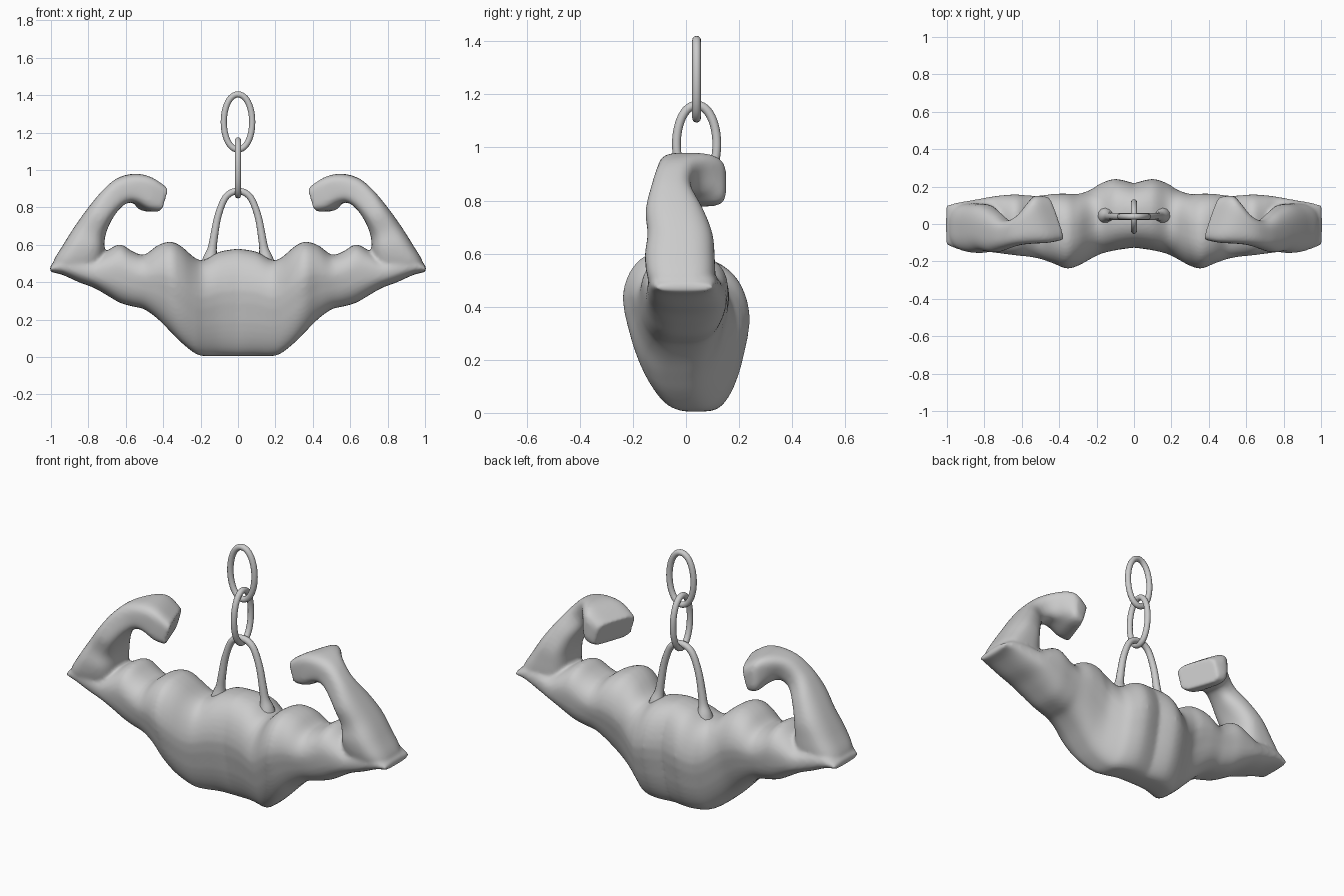
import bpy, bmesh, math
from mathutils import Vector

if "Cube" in bpy.data.objects:
    bpy.data.objects.remove(bpy.data.objects["Cube"])


def refine(rows, steps=4):
    """Smoothly interpolate a short table of section parameters."""
    out = []
    for i in range(len(rows) - 1):
        a, b, c, d = (rows[max(0, min(len(rows) - 1, i + k))] for k in (-1, 0, 1, 2))
        for s in range(steps):
            t = s / steps
            out.append([0.5 * (2 * q + (r - p) * t + (2 * p - 5 * q + 4 * r - w) * t * t
                               + (3 * q - p - 3 * r + w) * t ** 3)
                        for p, q, r, w in zip(a, b, c, d)])
    return out + [list(rows[-1])]


def power(v, n):
    return math.copysign(abs(v) ** (2 / n), v)


def loft(bm, rings):
    vs = [[bm.verts.new(p) for p in r] for r in rings]
    n = len(vs[0])
    faces = [bm.faces.new((a[i], a[(i + 1) % n], b[(i + 1) % n], b[i]))
             for a, b in zip(vs, vs[1:]) for i in range(n)]
    faces += [bm.faces.new(vs[0][::-1]), bm.faces.new(vs[-1])]
    bmesh.ops.recalc_face_normals(bm, faces=faces)


ANGLES = [2 * math.pi * i / 40 for i in range(40)]

# Torso and upper arm sections: x, bottom z, top z, front y, back y
BODY = [(0, .005, .58, -.13, .222), (.1, .005, .563, -.145, .245), (.18, .005, .52, -.165, .22),
        (.23, .02, .53, -.19, .188), (.3, .075, .59, -.228, .165), (.36, .135, .617, -.243, .167),
        (.43, .205, .597, -.215, .165), (.5, .255, .548, -.19, .155), (.56, .27, .563, -.178, .155),
        (.63, .29, .602, -.17, .16), (.7, .33, .57, -.16, .155), (.77, .37, .53, -.15, .145),
        (.85, .4, .54, -.145, .13), (.94, .44, .53, -.135, .115), (1.005, .455, .487, -.11, .1)]


def body_ring(x, zb, zt, yf, yb):
    core = max(0, min(1, (.75 - abs(x)) / .4))
    pts = []
    for a in ANGLES:
        s = math.sin(a)
        n = 2.5 + (1.3 * core if s < 0 else 0)
        u, v = power(math.cos(a), n), power(s, n)
        w = 1 - .42 * core * max(0, (.3 - v) / 1.3) ** 1.3
        pts.append(Vector((x, (yf + yb) / 2 + (yb - yf) / 2 * u * w,
                           (zb + zt) / 2 + (zt - zb) / 2 * v)))
    return pts


# Forearm and fist sections: outer x, z, inner x, z, front y, back y, skew, squareness
ARM = [(.95, .45, .74, .45, -.12, .10, 0, 3), (.99, .5, .72, .52, -.145, .11, 0, 3),
       (.935, .6, .715, .58, -.155, .108, 0, 2.8), (.872, .7, .71, .645, -.145, .10, 0, 2.6),
       (.8, .8, .682, .72, -.152, .065, 0, 2.6), (.725, .89, .635, .79, -.132, .02, 0, 2.8),
       (.65, .955, .59, .825, -.113, .04, .05, 3), (.56, .98, .55, .818, -.105, .11, .15, 3.5),
       (.48, .965, .495, .785, -.1, .15, .3, 4.5), (.395, .91, .435, .775, -.085, .145, .35, 4.5)]


def arm_ring(sign, ox, oz, ix, iz, yf, yb, skew, n):
    pts = []
    for a in ANGLES:
        u, v = power(math.cos(a), n), power(math.sin(a), n)
        y = (yf + yb) / 2 + (yb - yf) / 2 * u
        x = (ox + ix) / 2 + (ox - ix) / 2 * v + skew * y
        pts.append(Vector((sign * x, y, (oz + iz) / 2 + (oz - iz) / 2 * v)))
    return pts


# Muscular torso with both flexed arms, fused to one skin
bm = bmesh.new()
half = refine(BODY)
loft(bm, [body_ring(-r[0], *r[1:]) for r in half[:0:-1]] + [body_ring(*r) for r in half])
for sign in (-1, 1):
    loft(bm, [arm_ring(sign, *r) for r in refine(ARM)])
mesh = bpy.data.meshes.new("torso_and_arms")
bm.to_mesh(mesh)
bm.free()
torso = bpy.data.objects.new("torso_and_arms", mesh)
bpy.context.collection.objects.link(torso)
fuse = torso.modifiers.new("fuse", 'REMESH')
fuse.mode, fuse.voxel_size, fuse.use_smooth_shade = 'VOXEL', .01, True
soft = torso.modifiers.new("soften", 'SMOOTH')
soft.factor, soft.iterations = .5, 8


def tube(name, points, cyclic):
    """Round tube along points given as (x, y, z, radius)."""
    cu = bpy.data.curves.new(name, 'CURVE')
    cu.dimensions, cu.bevel_depth, cu.bevel_resolution = '3D', 1, 4
    cu.use_fill_caps = True
    sp = cu.splines.new('POLY')
    sp.points.add(len(points) - 1)
    for p, (x, y, z, r) in zip(sp.points, points):
        p.co, p.radius = (x, y, z, 1), r
    sp.use_cyclic_u = cyclic
    sp.use_smooth = True
    ob = bpy.data.objects.new(name, cu)
    bpy.context.collection.objects.link(ob)
    return ob


# Hanging handle with flared feet
leg = [(.15, .045, .48, .055), (.147, .045, .53, .04), (.138, .042, .58, .025),
       (.127, .04, .65, .021), (.108, .04, .75, .019), (.075, .04, .84, .018), (.04, .04, .877, .018)]
tube("handle", refine([(-x, y, z, r) for x, y, z, r in leg] + [(0, .04, .887, .018)] + leg[::-1]), False)


# Two oval chain links
def link(name, zc, along_x):
    pts = []
    for i in range(48):
        a = 2 * math.pi * i / 48
        w, h = .076 * power(math.cos(a), 2.1), .147 * math.sin(a)
        pts.append((w if along_x else 0, .04 + (0 if along_x else w), zc + h, .0165))
    tube(name, pts, True)


link("lower_link", 1.012, False)
link("upper_link", 1.257, True)
